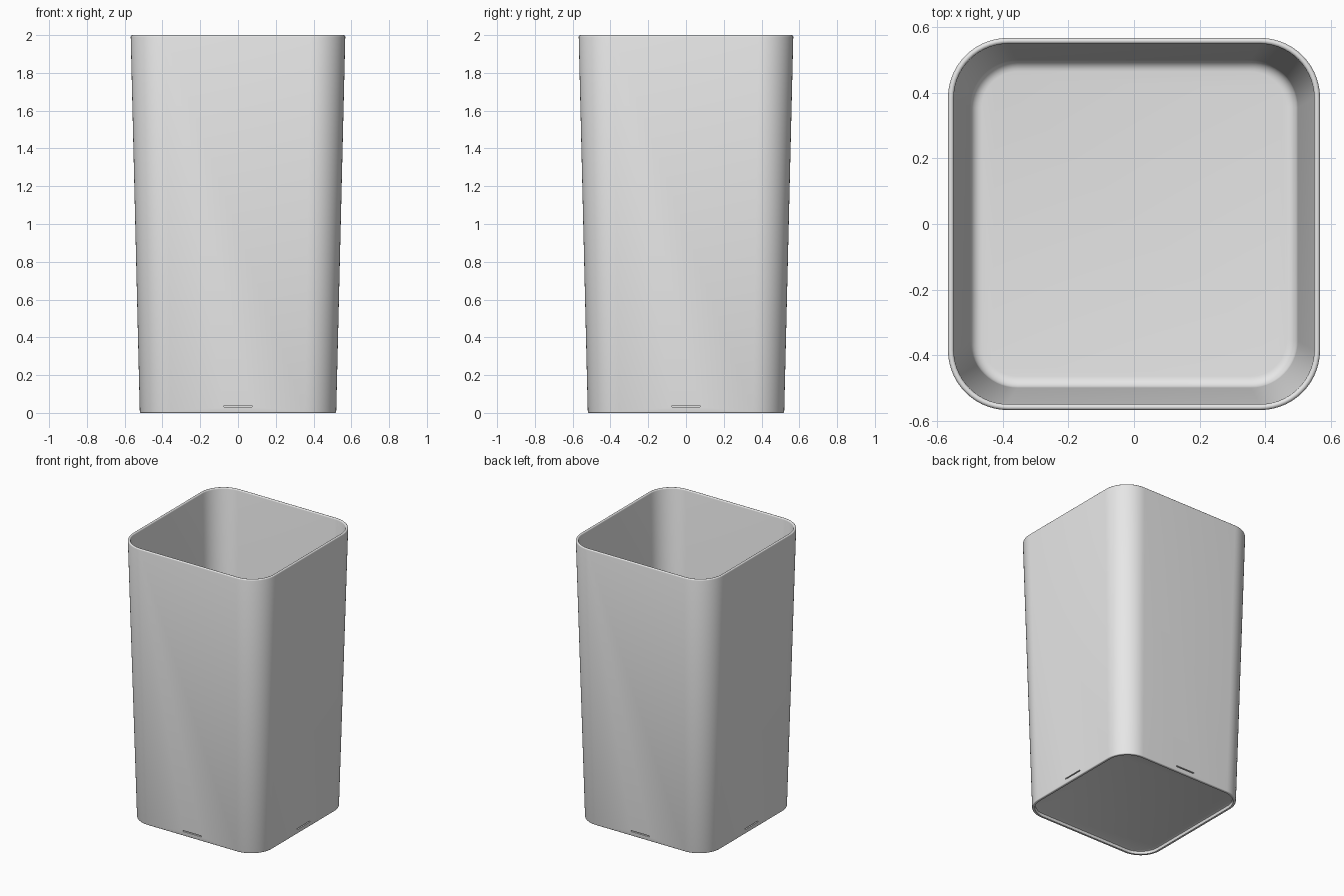
import bpy, bmesh, math

cube = bpy.data.objects.get("Cube")
if cube:
    bpy.data.objects.remove(cube, do_unlink=True)

# Single plastic colour
grey = bpy.data.materials.new("light_grey_plastic")
grey.use_nodes = True
colour = (0.8, 0.8, 0.8, 1)
grey.diffuse_color = colour
grey.node_tree.nodes["Principled BSDF"].inputs["Base Color"].default_value = colour

CORNER_STEPS = 14


def rounded_square(bm, half, radius, z):
    """Ring of vertices around a square with rounded corners."""
    ring = []
    for corner in range(4):
        mid = math.radians(45 + 90 * corner)
        cx = math.copysign(half - radius, math.cos(mid))
        cy = math.copysign(half - radius, math.sin(mid))
        for i in range(CORNER_STEPS + 1):
            a = math.radians(90 * (corner + i / CORNER_STEPS))
            ring.append(bm.verts.new((cx + radius * math.cos(a), cy + radius * math.sin(a), z)))
    return ring


def arc(half, z, size, start, end, steps=6):
    """Rounded part of the wall section, as (half width, height) pairs."""
    angles = [math.radians(start + (end - start) * i / steps) for i in range(steps + 1)]
    return [(half + size * math.cos(a), z + size * math.sin(a)) for a in angles]


# Wall section: recessed base, foot, tapered outside, rounded rim, inside, floor
section = [(0.485, 0.022), (0.497, 0.018), (0.502, 0.0)]
section += arc(0.514, 0.006, 0.006, -90, 0, 3)
section += arc(0.559, 1.991, 0.009, 0, 180)
section += arc(0.465, 0.08, 0.035, 0, -90)

bm = bmesh.new()
rings = [rounded_square(bm, h, h - 0.355 - 0.03 * z / 2, z) for h, z in section]
for low, high in zip(rings, rings[1:]):
    for i in range(len(low)):
        j = (i + 1) % len(low)
        bm.faces.new((low[i], low[j], high[j], high[i]))
bm.faces.new(rings[0][::-1])
bm.faces.new(rings[-1])
bmesh.ops.recalc_face_normals(bm, faces=bm.faces)
mesh = bpy.data.meshes.new("bin_body")
bm.to_mesh(mesh)
bm.free()
body = bpy.data.objects.new("bin_body", mesh)
bpy.context.collection.objects.link(body)
mesh.materials.append(grey)

# Narrow slot near the foot of each side
for name, angle in (("front", -90), ("right", 180), ("back", 90), ("left", 0)):
    a = math.radians(angle)
    bpy.ops.mesh.primitive_cube_add(size=1, location=(0.52 * math.cos(a), 0.52 * math.sin(a), 0.034),
                                    rotation=(0, 0, a))
    cutter = bpy.context.object
    cutter.name = name + "_slot_cutter"
    cutter.scale = (0.024, 0.148, 0.008)
    cutter.data.materials.append(grey)
    cutter.hide_render = True
    cutter.hide_set(True)
    cut = body.modifiers.new(name + "_slot", 'BOOLEAN')
    cut.operation = 'DIFFERENCE'
    cut.solver = 'EXACT'
    cut.object = cutter

# Apply the cuts, drop the cutters, then shade smooth
bpy.context.view_layer.update()
cut_mesh = bpy.data.meshes.new_from_object(body.evaluated_get(bpy.context.evaluated_depsgraph_get()))
body.modifiers.clear()
body.data = cut_mesh
for obj in [o for o in bpy.data.objects if o.name.endswith("_slot_cutter")]:
    bpy.data.objects.remove(obj, do_unlink=True)
bpy.ops.object.select_all(action='DESELECT')
body.select_set(True)
bpy.context.view_layer.objects.active = body
bpy.ops.object.shade_smooth_by_angle(angle=math.radians(35))
